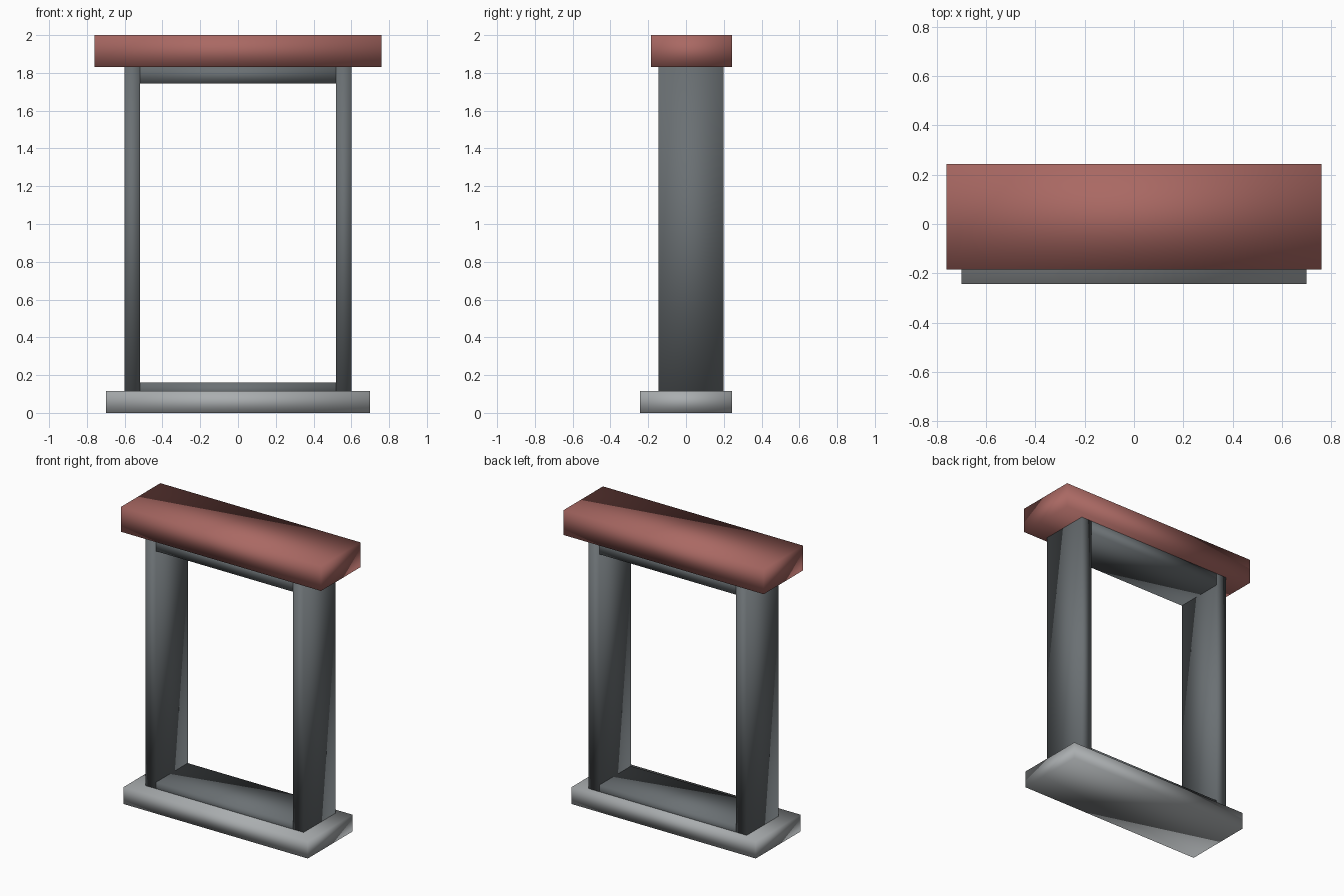
import bpy
import bmesh
from mathutils import Vector

default = bpy.data.objects.get("Cube")
if default:
    bpy.data.objects.remove(default, do_unlink=True)


def material(name, rgb):
    mat = bpy.data.materials.new(name)
    mat.use_nodes = True
    color = (*rgb, 1.0)
    mat.diffuse_color = color
    mat.node_tree.nodes["Principled BSDF"].inputs["Base Color"].default_value = color
    return mat


def box(name, low, high, mat):
    """Softly shaded box between two opposite corners."""
    low, high = Vector(low), Vector(high)
    bm = bmesh.new()
    bmesh.ops.create_cube(bm, size=1)
    bmesh.ops.scale(bm, vec=high - low, verts=bm.verts)
    bmesh.ops.translate(bm, vec=(low + high) / 2, verts=bm.verts)
    for face in bm.faces:
        face.smooth = True
    mesh = bpy.data.meshes.new(name)
    bm.to_mesh(mesh)
    bm.free()
    mesh.materials.append(mat)
    obj = bpy.data.objects.new(name, mesh)
    bpy.context.collection.objects.link(obj)
    return obj


brick = material("brick red", (0.40, 0.14, 0.125))
stone = material("pale stone grey", (0.40, 0.42, 0.43))
slate = material("dark slate grey", (0.145, 0.162, 0.172))

back = 0.243
frame_front, frame_back = -0.145, 0.198
outer, inner = 0.60, 0.52

# Sill and lintel
box("sill", (-0.70, -back, 0), (0.70, back, 0.115), stone)
box("lintel", (-0.76, -0.185, 1.83), (0.76, back, 2.0), brick)

# Side posts
for side, x0, x1 in (("left", inner, outer), ("right", -outer, -inner)):
    box(side + "_post", (x0, frame_front, 0.08), (x1, frame_back, 1.835), slate)

# Rails between the posts
for name, z0, z1 in (("bottom_rail", 0.08, 0.16), ("top_rail", 1.745, 1.835)):
    box(name, (-inner, frame_front, z0), (inner, frame_back, z1), slate)
